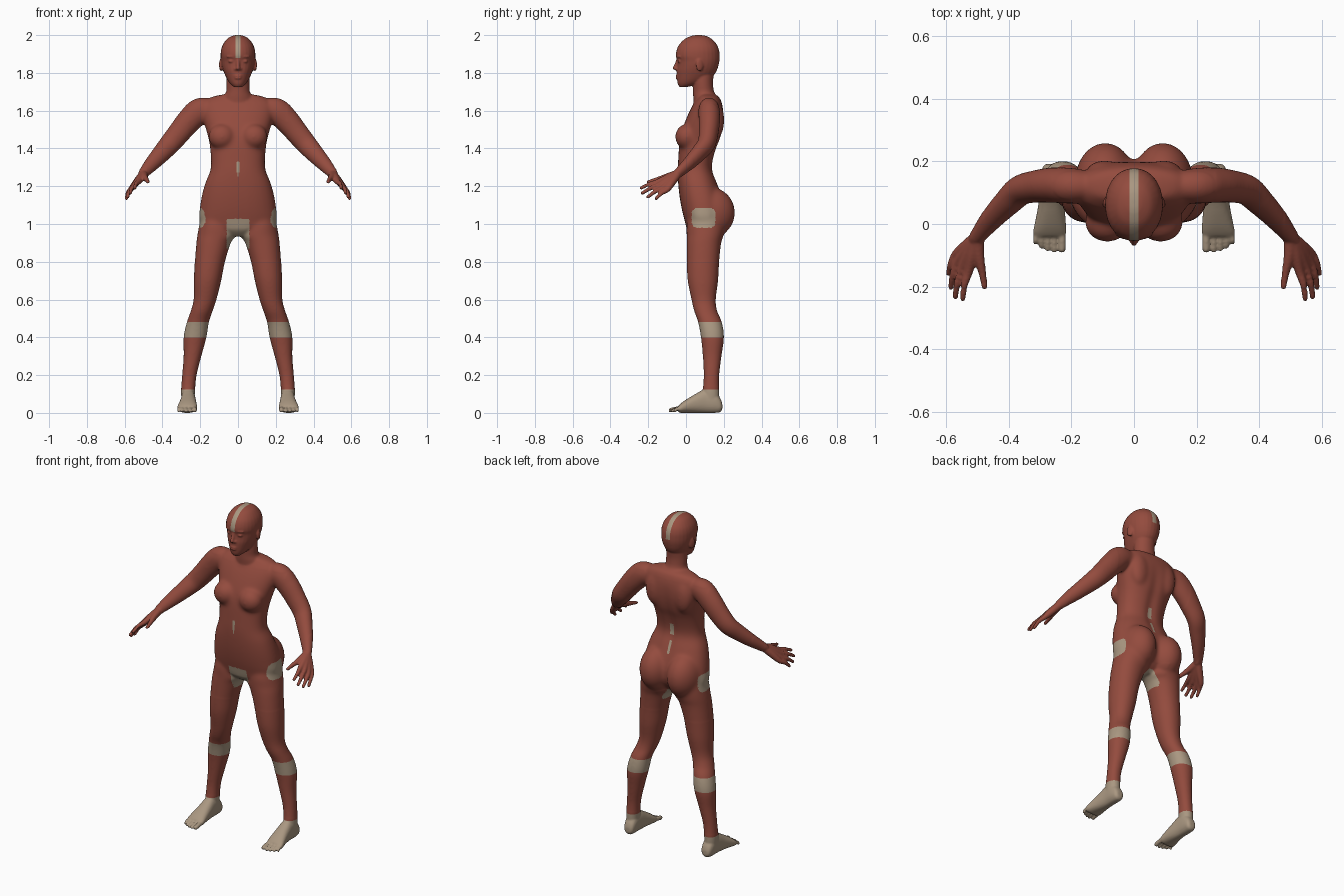
import bpy, bmesh, math
from mathutils import Vector, Matrix

bm = bmesh.new()
N = 28


def spline(rows, steps=6):
    """Catmull-Rom through rows of numbers."""
    pts = [Vector(r) for r in rows]
    pts = [pts[0]] + pts + [pts[-1]]
    out = []
    for a, b, c, d in zip(pts, pts[1:], pts[2:], pts[3:]):
        for i in range(steps):
            t = i / steps
            out.append(0.5 * (2 * b + (c - a) * t + (2 * a - 5 * b + 4 * c - d) * t * t
                              + (3 * b - a - 3 * c + d) * t ** 3))
    return out + [pts[-1]]


def skin(sections, power=2.0, side=1):
    """Closed loft through (centre, u, v) superellipse sections."""
    rings = []
    for c, u, v in sections:
        ring = []
        for i in range(N):
            a = 2 * math.pi * i / N
            ca, sa = math.cos(a), math.sin(a)
            p = c + u * math.copysign(abs(ca) ** (2 / power), ca) \
                  + v * math.copysign(abs(sa) ** (2 / power), sa)
            ring.append(bm.verts.new((p.x * side, p.y, p.z)))
        rings.append(ring)
    for r, s in zip(rings, rings[1:]):
        for i in range(N):
            j = (i + 1) % N
            bm.faces.new((r[i], r[j], s[j], s[i]))
    bm.faces.new(rings[0])
    bm.faces.new(rings[-1])


def upright(rows, power=2.0, side=1):
    """Rows of z, x0, x1, y0, y1."""
    skin([(Vector(((a + b) / 2, (f + k) / 2, z)), Vector(((b - a) / 2, 0, 0)),
           Vector((0, (k - f) / 2, 0))) for z, a, b, f, k in spline(rows)], power, side)


def tube(rows, side=1, squash=1.0):
    """Rows of x, y, z, radius; rounded at the far end."""
    p = spline(rows)
    end, r = p[-1].xyz, p[-1][3]
    tip = (p[-1] - p[-2]).xyz.normalized()
    for d, k in ((0.5, 0.86), (0.85, 0.5)):
        p.append(Vector((*(end + tip * r * d), r * k)))
    secs = []
    for i, q in enumerate(p):
        t = (p[min(i + 1, len(p) - 1)].xyz - p[max(i - 1, 0)].xyz).normalized()
        ref = Vector((0, 1, 0)) if abs(t.y) < 0.9 else Vector((0, 0, 1))
        u = t.cross(ref).normalized()
        secs.append((q.xyz, u * q[3], t.cross(u) * q[3] * squash))
    skin(secs, 2.0, side)


def ball(c, s, side=1, turn=0):
    m = Matrix.Translation((c[0] * side, c[1], c[2])) @ Matrix.Rotation(turn * side, 4, 'Z') \
        @ Matrix.Diagonal((*s, 1))
    bmesh.ops.create_uvsphere(bm, u_segments=28, v_segments=18, radius=1, matrix=m)


# torso: z, half width, front, back
torso = [(1.687, .07, .07, .15), (1.672, .14, .065, .175), (1.64, .183, .042, .19),
         (1.60, .19, .02, .198), (1.55, .183, -.002, .2), (1.5, .170, -.020, .195),
         (1.45, .156, -.032, .183), (1.40, .148, -.038, .163), (1.33, .143, -.042, .144),
         (1.28, .148, -.044, .143), (1.22, .173, -.042, .165), (1.15, .192, -.035, .19),
         (1.08, .203, -.023, .205), (1.02, .203, -.008, .2), (.97, .14, .006, .17), (.935, .06, .04, .13)]
upright([(z, -w, w, f, k) for z, w, f, k in torso], 2.3)

# neck and head
neck = [(1.60, .09, .045, .18), (1.67, .078, .038, .167), (1.70, .063, .037, .149),
        (1.75, .061, .035, .143), (1.81, .06, .03, .15)]
upright([(z, -w, w, f, k) for z, w, f, k in neck])
head = [(2.0, .012, .05, .08), (1.995, .032, .027, .108), (1.98, .058, -.006, .136),
        (1.95, .080, -.036, .163), (1.92, .090, -.050, .175), (1.89, .092, -.054, .178),
        (1.865, .090, -.046, .177), (1.84, .086, -.046, .172), (1.815, .079, -.049, .164),
        (1.79, .069, -.049, .148), (1.76, .054, -.047, .11), (1.74, .039, -.043, .065),
        (1.725, .020, -.034, .005)]
upright([(z, -w, w, f, k) for z, w, f, k in head], 2.1)

# nose and lips
tube([(0, -.042, 1.88, .008), (0, -.049, 1.85, .009), (0, -.059, 1.825, .011)])
ball((0, -.046, 1.784), (.022, .008, .005))
ball((0, -.046, 1.773), (.019, .009, .006))

for s in (1, -1):
    # face details and ears
    ball((.011, -.049, 1.820), (.009, .009, .007), s)
    ball((.036, -.034, 1.861), (.016, .011, .007), s)
    ball((.036, -.039, 1.886), (.026, .009, .006), s, .3)
    ball((.090, .072, 1.842), (.008, .021, .034), s, .35)
    # chest, shoulder blades, buttocks
    ball((.085, .004, 1.462), (.072, .062, .068), s)
    ball((.095, .160, 1.55), (.06, .043, .10), s)
    ball((.092, .130, 1.060), (.098, .130, .135), s)
    # arm
    tube([(.13, .12, 1.605, .055), (.20, .122, 1.60, .068), (.255, .124, 1.55, .067),
          (.31, .12, 1.485, .061), (.36, .108, 1.425, .056), (.40, .072, 1.380, .050),
          (.45, .020, 1.325, .041), (.50, -.042, 1.268, .028)], s, .85)
    # hand: palm ray, knuckle, fingertip
    fingers = [((.528, -.152, 1.222), (.546, -.238, 1.190)), ((.548, -.142, 1.207), (.570, -.232, 1.163)),
               ((.562, -.122, 1.192), (.584, -.202, 1.143)), ((.568, -.098, 1.183), (.591, -.158, 1.135))]
    for k, t in fingers:
        m = [(a + b) / 2 for a, b in zip(k, t)]
        tube([(.503, -.046, 1.263, .022), ((k[0] + .503) / 2, (k[1] - .046) / 2, (k[2] + 1.263) / 2, .020),
              (*k, .0145), (m[0] + .004, m[1], m[2] + .005, .0110), (*t, .0088)], s)
    tube([(.500, -.055, 1.262, .022), (.494, -.105, 1.248, .018), (.483, -.155, 1.234, .013),
          (.475, -.202, 1.222, .010)], s)
    # leg
    upright([(1.08, .04, .19, .03, .19), (1.0, .02, .205, .004, .205), (.94, .012, .216, .003, .2),
             (.9, .038, .221, .003, .187), (.8, .069, .229, .004, .176), (.7, .089, .234, .009, .17),
             (.6, .114, .235, .029, .158), (.54, .134, .25, .043, .165), (.48, .154, .271, .064, .190),
             (.4, .167, .288, .079, .201), (.3, .194, .288, .089, .188), (.2, .219, .296, .094, .176),
             (.125, .227, .301, .089, .176), (.07, .23, .3, .085, .176)], 2.1, s)
    # foot: y, centre x, half width, bottom, top
    rows = spline([(.192, .262, .018, .018, .05), (.18, .262, .030, .004, .08), (.15, .263, .036, 0, .115),
                   (.10, .263, .038, 0, .125), (.05, .264, .043, 0, .100), (.0, .267, .050, 0, .070),
                   (-.025, .269, .053, 0, .052), (-.04, .270, .050, .003, .038)])
    skin([(Vector((x, y, (b + t) / 2)), Vector((w, 0, 0)), Vector((0, 0, (t - b) / 2)))
          for y, x, w, b, t in rows], 2.3, s)
    # toes
    for x, tip, r in ((.230, -.080, .0125), (.254, -.084, .0088), (.275, -.080, .0086),
                      (.295, -.071, .0084), (.314, -.058, .0082)):
        tube([(.27 + (x - .27) * .9, -.015, .024, r + .002), (x, -.05, .021, r), (x, tip, r + .002, r)], s)

# fuse every part into one skin
bmesh.ops.recalc_face_normals(bm, faces=bm.faces[:])
mesh = bpy.data.meshes.new("body")
bm.to_mesh(mesh)
bm.free()
body = bpy.data.objects.new("body", mesh)
bpy.context.collection.objects.link(body)
bpy.context.view_layer.objects.active = body
body.select_set(True)
mod = body.modifiers.new("fuse", 'REMESH')
mod.mode = 'VOXEL'
mod.voxel_size = 0.0052
bpy.ops.object.modifier_apply(modifier=mod.name)

body.data.materials.clear()
for name, col in (("brick red", (.295, .071, .048, 1)), ("pale beige", (.40, .31, .22, 1))):
    m = bpy.data.materials.new(name)
    m.diffuse_color = col
    body.data.materials.append(m)


def relax(name, rule, times):
    """Smooth the vertices that meet a rule."""
    group = body.vertex_groups.new(name=name)
    group.add([v.index for v in body.data.vertices if rule(abs(v.co.x), v.co.z)], 1, 'REPLACE')
    mod = body.modifiers.new(name, 'SMOOTH')
    mod.factor, mod.iterations, mod.vertex_group = .5, times, name
    bpy.ops.object.modifier_apply(modifier=name)


# spine groove, then relaxed joins
for v in body.data.vertices:
    x, y, z = v.co
    if y > .1 and 1.1 < z < 1.62:
        v.co.y -= .012 * math.exp(-(x / .025) ** 2) * math.sin(math.pi * (z - 1.1) / .52)
relax("limbs", lambda x, z: .14 < z < 1.72 and x < .48, 20)
relax("trunk", lambda x, z: .80 < z < 1.64 and x < .26 and (z > .98 or x > .07), 50)
relax("all", lambda x, z: True, 2)
body.vertex_groups.clear()

bm = bmesh.new()
bm.from_mesh(body.data)


def cut(co, no, low, high):
    faces = [f for f in bm.faces if low < f.verts[0].co.z < high]
    geom = faces + list({e for f in faces for e in f.edges}) + list({v for f in faces for v in f.verts})
    bmesh.ops.bisect_plane(bm, geom=geom, plane_co=co, plane_no=no, dist=1e-5)


# clean colour edges for the ankles, shin bands and head stripe
for h in (.125, .40, .48):
    cut((0, 0, h), (0, 0, 1), h - .02, h + .02)
for x in (-.014, .014):
    cut((x, 0, 0), (1, 0, 0), 1.87, 2.1)


def is_pale(p):
    x, y, z = abs(p.x), p.y, p.z
    if z < .125 or .40 < z < .48:                     # feet, shin bands
        return True
    if z > 1.88 and x < .014:                         # head stripe
        return True
    if x > .15 and z < 1.1 and ((y - .093) / .063) ** 4 + ((z - 1.032) / .053) ** 4 < 1:  # hips
        return True
    if x < .06 and .87 < z < 1.028 and y < .15:       # groin
        return True
    if y < 0 and 1.25 < z < 1.33 and x < .004 + .06 * (z - 1.25):   # belly line
        return True
    return y > .1 and (1.28 < z < 1.35 and x < .012 or 1.18 < z < 1.25 and x < .006)  # lower back


for f in bm.faces:
    f.smooth = True
    f.material_index = int(is_pale(f.calc_center_median()))
bm.to_mesh(body.data)
bm.free()
